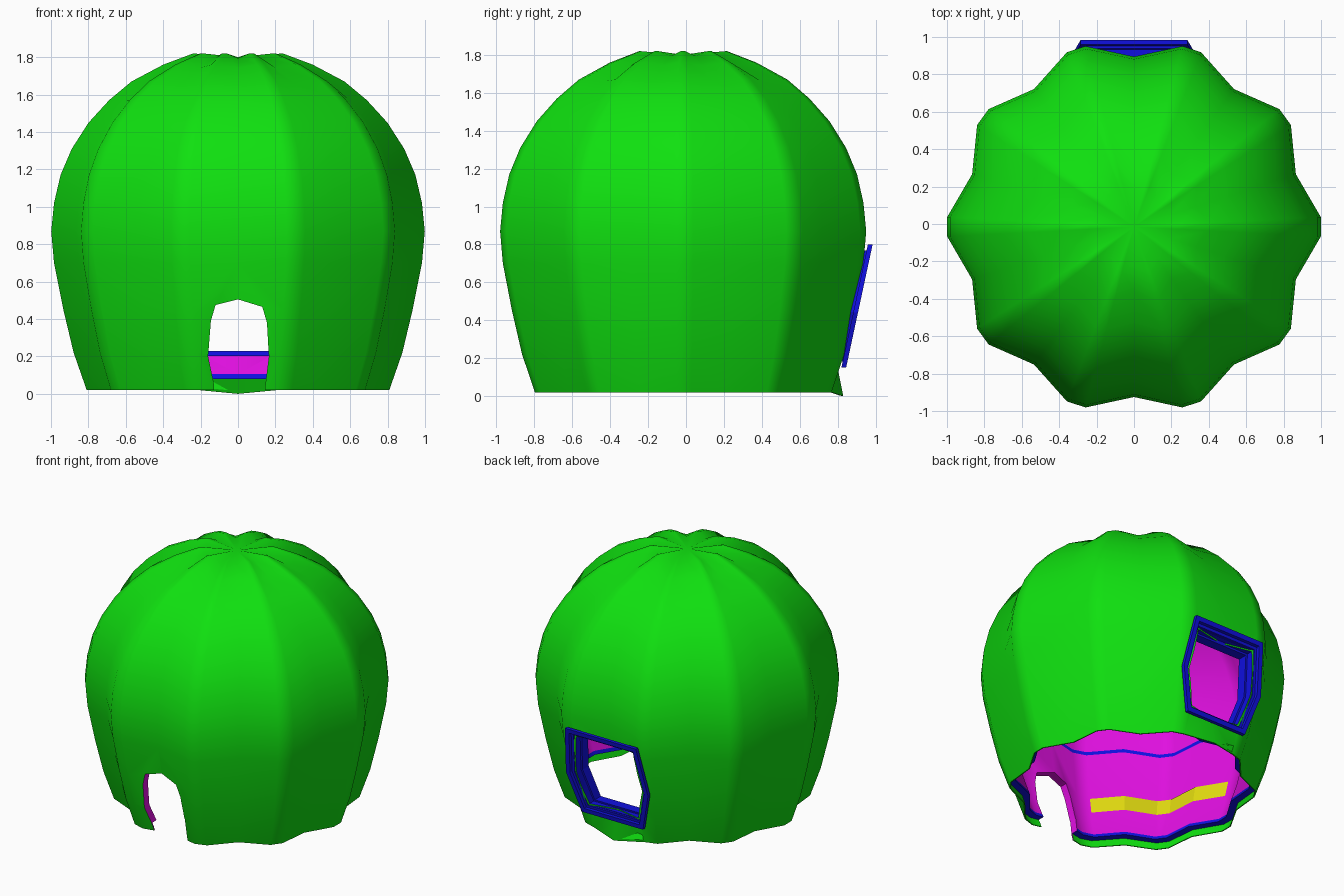
import bpy, bmesh, math

if "Cube" in bpy.data.objects:
    bpy.data.objects.remove(bpy.data.objects["Cube"])


def material(name, color):
    m = bpy.data.materials.new(name)
    m.use_nodes = True
    m.diffuse_color = (*color, 1)
    m.node_tree.nodes["Principled BSDF"].inputs["Base Color"].default_value = (*color, 1)
    return m


MATS = [material("leaf green", (0.005, 0.75, 0.005)),
        material("lining magenta", (0.75, 0.005, 0.75)),
        material("trim blue", (0.005, 0.005, 0.75)),
        material("panel yellow", (0.75, 0.7, 0.005))]
GREEN, MAGENTA, BLUE, YELLOW = range(4)
LOBES, CENTRE_Y = 10, -0.015

# Height and rib radius of the dome, from rim to crown
PROFILE = [(0.02, 0.81), (0.22, 0.88), (0.45, 0.935), (0.7, 0.985), (0.87, 1.0),
           (1.02, 0.985), (1.17, 0.95), (1.31, 0.89), (1.45, 0.80), (1.57, 0.69),
           (1.67, 0.57), (1.76, 0.40), (1.82, 0.24)]


def radius(z):
    for (z0, r0), (z1, r1) in zip(PROFILE, PROFILE[1:]):
        if z <= z1:
            return r0 + (r1 - r0) * (z - z0) / (z1 - z0)
    return PROFILE[-1][1]


def make_object(name, bm):
    mesh = bpy.data.meshes.new(name)
    bmesh.ops.recalc_face_normals(bm, faces=bm.faces[:])
    bm.to_mesh(mesh)
    bm.free()
    for m in MATS:
        mesh.materials.append(m)
    obj = bpy.data.objects.new(name, mesh)
    bpy.context.collection.objects.link(obj)
    return obj


def bridge(bm, a, b, mat, closed=True):
    n = len(a)
    for i in range(n if closed else n - 1):
        j = (i + 1) % n
        bm.faces.new((a[i], a[j], b[j], b[i])).material_index = mat


def lobed_points(z, inset, first=0, last=LOBES):
    """Cross-section: a narrow flat on each rib and one point in each valley."""
    crown = max(0, (z - 1.6) / 0.22)
    pts = []
    for k in range(first, last):
        for deg, factor in ((-3, 1), (3, 1), (18, 0.91 - 0.06 * crown)):
            a = math.radians(36 * k + deg)
            r = radius(z) * factor - inset
            h = z - 0.025 * crown * (factor < 1) - inset * max(0, (z - 0.9)) * 0.9
            pts.append((r * math.cos(a), CENTRE_Y + r * math.sin(a), h))
    return pts


# Dome: outer skin, rim, blue lip and inner lining as one closed solid
LINING = 0.06
rows = [(z, 0, GREEN) for z, r in reversed(PROFILE)]
rows += [(0.02, 0.008, GREEN), (0.08, 0.008, GREEN), (0.08, LINING, BLUE),
         (0.105, LINING, BLUE), (0.22, LINING, MAGENTA), (0.45, LINING, MAGENTA),
         (0.79, LINING, MAGENTA), (0.815, LINING, BLUE)]
rows += [(z, LINING, MAGENTA) for z, r in PROFILE[4:]]

bm = bmesh.new()
loops = []
for z, inset, mat in rows:
    loop = [bm.verts.new(p) for p in lobed_points(z, inset)]
    if z == 0.02:  # the rear valley flares out and down at the rim
        loop[8].co = (0, 0.83 - inset, 0)
    if loops:
        bridge(bm, loops[-1], loop, mat)
    loops.append(loop)
for loop, h, mat in ((loops[0], 1.80, GREEN), (loops[-1], 1.73, MAGENTA)):
    tip = bm.verts.new((0, CENTRE_Y, h))
    for i, v in enumerate(loop):
        bm.faces.new((v, loop[(i + 1) % len(loop)], tip)).material_index = mat
dome = make_object("ribbed_dome", bm)


def prism(name, outline, y0, y1, mat):
    bm = bmesh.new()
    a = [bm.verts.new((x, y0, z)) for x, z in outline]
    b = [bm.verts.new((x, y1, z)) for x, z in outline]
    bridge(bm, a, b, mat)
    for cap in (a, b):
        bm.faces.new(cap).material_index = mat
    return make_object(name, bm)


# Window hexagon, scaled about its middle
HEX = [(0.285, 0.8), (0.33, 0.44), (0.245, 0.15)]
HEX += [(-x, z) for x, z in reversed(HEX)]
MID_Z = 0.475


def hexagon(scale):
    return [(x * scale, MID_Z + (z - MID_Z) * scale) for x, z in HEX]


# Doorway and window openings
door = [(-0.12, -0.1), (-0.13, 0.06), (-0.16, 0.2), (-0.145, 0.39), (-0.12, 0.475),
        (0, 0.505), (0.13, 0.465), (0.155, 0.38), (0.165, 0.2), (0.145, 0.04), (0.14, -0.1)]
cutters = [prism("door_cutter", door, -1.3, -0.4, MAGENTA),
           prism("window_cutter", hexagon(0.8), 0.4, 1.3, BLUE)]
bpy.context.view_layer.objects.active = dome
for c in cutters:
    mod = dome.modifiers.new(c.name, "BOOLEAN")
    mod.operation, mod.solver, mod.object = "DIFFERENCE", "EXACT", c
    bpy.ops.object.modifier_apply(modifier=mod.name)
for c in cutters:
    bpy.data.objects.remove(c)

bpy.ops.object.select_all(action="DESELECT")
dome.select_set(True)
bpy.ops.object.shade_smooth_by_angle(angle=math.radians(45))

# Stepped window frame, leaning with the wall
bm = bmesh.new()
steps = [(1, -0.025), (1, 0), (0.9, 0), (0.9, -0.04), (0.83, -0.04), (0.83, -0.08),
         (0.76, -0.08), (0.76, -0.15), (0.84, -0.15), (0.84, -0.025)]
frame = []
for scale, depth in steps:
    frame.append([bm.verts.new((x, 0.845 + 0.215 * (z - 0.15) + depth, z))
                  for x, z in hexagon(scale)])
for i, loop in enumerate(frame):
    bridge(bm, loop, frame[(i + 1) % len(frame)], BLUE)
make_object("window_frame", bm)

# Yellow panel along two lobes of the inner wall
bm = bmesh.new()
low, high = ([bm.verts.new(p) for p in lobed_points(z, LINING + 0.006, 5, 8)[1:7]]
             for z in (0.30, 0.42))
bridge(bm, low, high, YELLOW, closed=False)
make_object("inner_wall_panel", bm)
